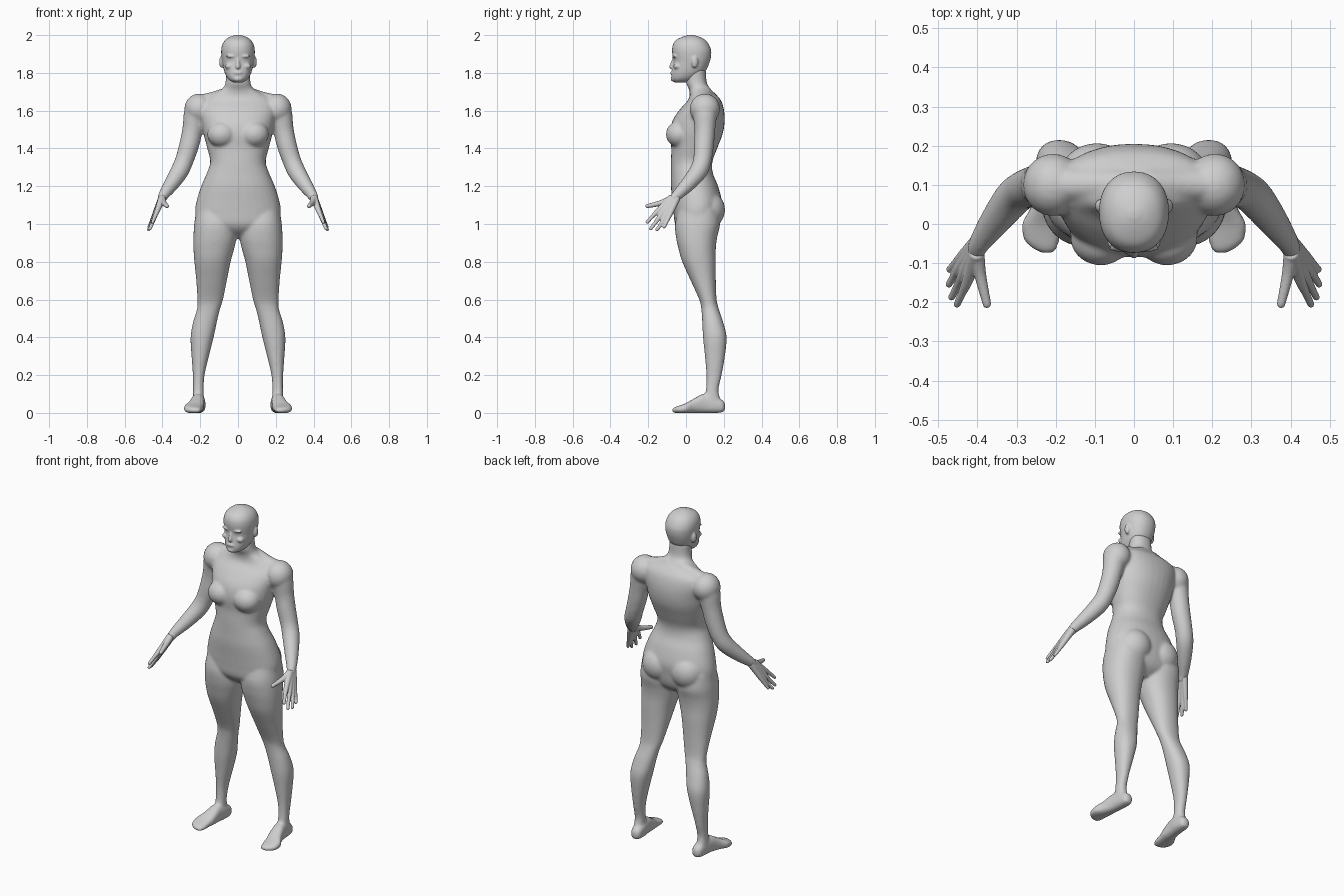
import bpy, bmesh, math
from mathutils import Vector, Matrix

skin = bpy.data.materials.new("plain grey")
skin.diffuse_color = (0.62, 0.62, 0.62, 1)


def spline(rows, steps=5):
    """Catmull-Rom interpolation of rows of numbers."""
    out = []
    for i in range(len(rows) - 1):
        p0, p1 = rows[max(i - 1, 0)], rows[i]
        p2, p3 = rows[i + 1], rows[min(i + 2, len(rows) - 1)]
        for s in range(steps):
            t = s / steps
            out.append([0.5 * (2 * b + (c - a) * t + (2 * a - 5 * b + 4 * c - d) * t * t
                               + (3 * b - a - 3 * c + d) * t ** 3)
                        for a, b, c, d in zip(p0, p1, p2, p3)])
    return out + [list(rows[-1])]


def skin_rings(bm, rings):
    """Bridge rings of points into a closed surface."""
    vs = [[bm.verts.new(p) for p in r] for r in rings]
    n = len(vs[0])
    for a, b in zip(vs, vs[1:]):
        for i in range(n):
            j = (i + 1) % n
            bm.faces.new((a[i], a[j], b[j], b[i]))
    bm.faces.new(vs[0][::-1])
    bm.faces.new(vs[-1])


def loft(bm, rows, side=1, power=2.2, along_y=False, n=32):
    """Rows: position, centre x, half width, low edge, high edge of each section."""
    rings = []
    for p, cx, hw, lo, hi in spline(rows):
        ring = []
        for k in range(n):
            c, s = math.cos(k * math.tau / n), math.sin(k * math.tau / n)
            x = side * (cx + hw * math.copysign(abs(c) ** (2 / power), c))
            v = (lo + hi) / 2 + (hi - lo) / 2 * math.copysign(abs(s) ** (2 / power), s)
            ring.append((x, p, v) if along_y else (x, v, p))
        rings.append(ring)
    skin_rings(bm, rings)


def ball(bm, centre, radii, side=1):
    m = Matrix.Translation((side * centre[0], centre[1], centre[2])) @ Matrix.Diagonal((*radii, 1))
    bmesh.ops.create_uvsphere(bm, u_segments=32, v_segments=20, radius=1, matrix=m)


def tube(bm, rows, side=1, n=20):
    """Rows: x, y, z, radius along a limb, with a round tip."""
    pts = spline(rows)
    rings = []
    for i, (x, y, z, r) in enumerate(pts):
        d = (Vector(pts[min(i + 1, len(pts) - 1)][:3]) - Vector(pts[max(i - 1, 0)][:3])).normalized()
        u = d.orthogonal().normalized() if i == 0 else (u - d * u.dot(d)).normalized()
        w = d.cross(u)
        ring = [Vector((x, y, z)) + r * (u * math.cos(k * math.tau / n) + w * math.sin(k * math.tau / n))
                for k in range(n)]
        rings.append([(side * p.x, p.y, p.z) for p in ring])
    skin_rings(bm, rings)
    x, y, z, r = rows[-1]
    ball(bm, (x, y, z), (r, r, r), side)


def finish(bm, name, voxel, smooth):
    """Fuse the overlapping masses into one smooth skin."""
    bmesh.ops.recalc_face_normals(bm, faces=bm.faces[:])
    me = bpy.data.meshes.new(name)
    bm.to_mesh(me)
    bm.free()
    ob = bpy.data.objects.new(name, me)
    bpy.context.collection.objects.link(ob)
    rm = ob.modifiers.new("fuse", 'REMESH')
    rm.mode, rm.voxel_size = 'VOXEL', voxel
    sm = ob.modifiers.new("soften", 'SMOOTH')
    sm.factor, sm.iterations = 0.5, smooth
    dg = bpy.context.evaluated_depsgraph_get()
    new = bpy.data.meshes.new_from_object(ob.evaluated_get(dg))
    ob.modifiers.clear()
    ob.data = new
    new.materials.clear()
    new.materials.append(skin)
    for p in new.polygons:
        p.use_smooth = True
        p.material_index = 0
    return ob


# torso and neck
bm = bmesh.new()
loft(bm, [(.925, 0, .05, .02, .11), (.96, 0, .15, -.03, .155), (1.0, 0, .215, -.058, .175),
          (1.06, 0, .227, -.066, .185), (1.12, 0, .22, -.072, .19), (1.2, 0, .195, -.08, .17),
          (1.27, 0, .165, -.08, .142), (1.33, 0, .147, -.08, .14), (1.4, 0, .163, -.078, .165),
          (1.48, 0, .183, -.085, .195), (1.55, 0, .195, -.07, .205), (1.61, 0, .205, -.03, .2),
          (1.655, 0, .19, .01, .185), (1.685, 0, .14, .02, .16), (1.715, 0, .085, .015, .13),
          (1.75, 0, .066, .0, .11), (1.82, 0, .064, .0, .105)])
for s in (1, -1):
    # chest, buttocks, shoulder slope
    ball(bm, (.085, -.035, 1.475), (.078, .071, .07), s)
    ball(bm, (.095, .112, 1.075), (.1, .095, .1), s)
    tube(bm, [(.03, .1, 1.695, .04), (.12, .1, 1.66, .043), (.2, .1, 1.64, .045)], s)
    # arm
    ball(bm, (.207, .1, 1.61), (.077, .08, .08), s)
    tube(bm, [(.19, .1, 1.62, .07), (.22, .1, 1.59, .066), (.24, .1, 1.5, .055),
              (.258, .095, 1.42, .053), (.285, .086, 1.335, .049), (.312, .063, 1.275, .048),
              (.357, .005, 1.205, .039), (.392, -.045, 1.155, .029), (.402, -.065, 1.135, .025)], s)
    # leg
    loft(bm, [(1.08, .12, .1, -.04, .17), (1.0, .12, .112, -.058, .18), (.93, .122, .114, -.053, .165),
              (.87, .128, .108, -.04, .158), (.8, .135, .096, -.02, .158), (.7, .14, .081, .025, .158),
              (.6, .147, .068, .07, .162), (.55, .156, .061, .081, .174), (.48, .175, .063, .086, .197),
              (.4, .19, .061, .09, .215), (.3, .2, .046, .1, .206), (.2, .208, .031, .108, .189),
              (.12, .21, .028, .105, .172), (.06, .21, .03, .09, .185), (.02, .21, .03, .1, .19)], s)
    # foot
    loft(bm, [(.207, .205, .015, .015, .05), (.19, .205, .03, .002, .07), (.14, .207, .035, -.001, .09),
              (.09, .213, .036, -.001, .1), (.04, .222, .043, -.001, .075), (0, .236, .051, -.001, .052),
              (-.04, .236, .046, -.001, .037), (-.06, .229, .034, 0, .03), (-.074, .222, .016, .003, .022)],
         s, 2.6, True)
finish(bm, "body", .008, 7)

# head
bm = bmesh.new()
loft(bm, [(1.75, 0, .028, -.06, .0), (1.765, 0, .05, -.075, .05), (1.79, 0, .066, -.077, .085),
          (1.82, 0, .076, -.073, .11), (1.86, 0, .084, -.067, .126), (1.89, 0, .088, -.071, .133),
          (1.92, 0, .089, -.074, .133), (1.95, 0, .083, -.069, .121), (1.975, 0, .067, -.051, .101),
          (1.992, 0, .041, -.016, .068), (2.001, 0, .012, .015, .035)])
tube(bm, [(0, -.063, 1.878, .008), (0, -.07, 1.855, .01), (0, -.077, 1.832, .012)])  # nose
ball(bm, (0, -.074, 1.80), (.024, .009, .009))  # lips
ball(bm, (0, -.068, 1.768), (.024, .013, .014))  # chin
for s in (1, -1):
    ball(bm, (.034, -.06, 1.888), (.03, .012, .008), s)  # brow
    ball(bm, (.045, -.048, 1.835), (.024, .018, .016), s)  # cheek
    ball(bm, (.086, .046, 1.858), (.014, .018, .032), s)  # ear
finish(bm, "head", .005, 4)

# hands: palm bones run on into the fingers
fingers = [
    ((.402, -.075, 1.14), (.425, -.143, 1.075), (.440, -.178, 1.04), (.452, -.205, 1.01)),
    ((.402, -.065, 1.14), (.434, -.124, 1.06), (.452, -.16, 1.01), (.466, -.187, .975)),
    ((.402, -.055, 1.14), (.438, -.102, 1.055), (.459, -.132, 1.0), (.473, -.154, .97)),
    ((.402, -.047, 1.14), (.437, -.081, 1.06), (.457, -.101, 1.015), (.471, -.116, .985))]
for s, name in ((1, "left_hand"), (-1, "right_hand")):
    bm = bmesh.new()
    for f in fingers:
        tube(bm, [(*p, r) for p, r in zip(f, (.02, .0145, .0105, .009))], s, 16)
    tube(bm, [(.402, -.075, 1.135, .02), (.393, -.13, 1.112, .0155), (.376, -.204, 1.095, .011)], s, 16)
    finish(bm, name, .0035, 3)
